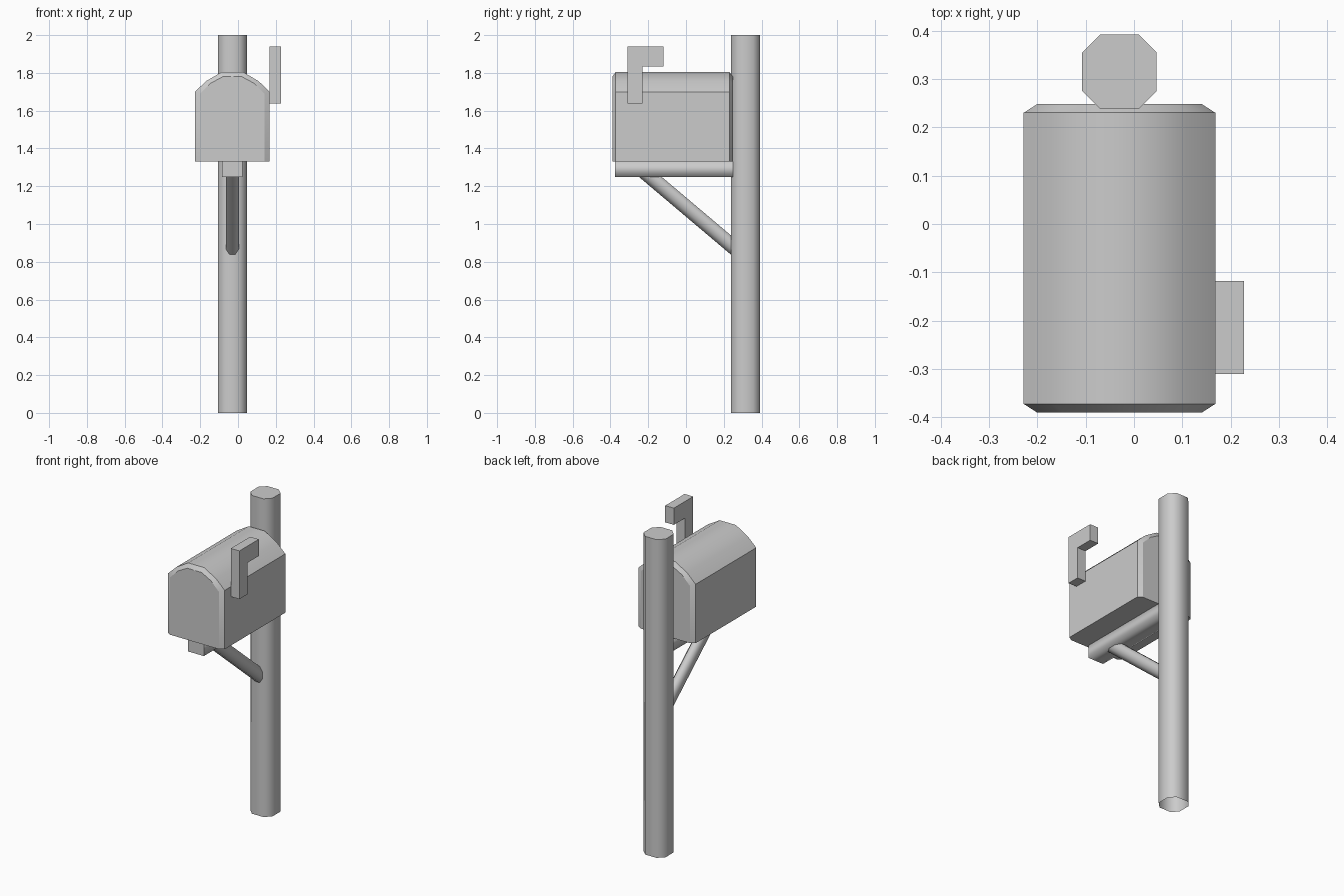
import bpy, bmesh, math

if "Cube" in bpy.data.objects:
    bpy.data.objects.remove(bpy.data.objects["Cube"])

grey = bpy.data.materials.new("plain_grey")
grey.use_nodes = True
colour = (0.6, 0.6, 0.6, 1)
grey.diffuse_color = colour
grey.node_tree.nodes["Principled BSDF"].inputs["Base Color"].default_value = colour

CX = -0.03  # shared centre line of the post, box and arm


def loft(name, rings, angle=0, caps=(True, True)):
    """Skin a list of matching point rings; end caps stay flat."""
    bm = bmesh.new()
    loops = [[bm.verts.new(p) for p in ring] for ring in rings]
    n = len(loops[0])
    for a, b in zip(loops, loops[1:]):
        for i in range(n):
            j = (i + 1) % n
            bm.faces.new((a[i], a[j], b[j], b[i]))
    ends = [bm.faces.new(l) for l, keep in zip((loops[0], loops[-1]), caps) if keep]
    bm.faces.index_update()
    cap_ids = [f.index for f in ends]
    bmesh.ops.recalc_face_normals(bm, faces=bm.faces)
    mesh = bpy.data.meshes.new(name)
    bm.to_mesh(mesh)
    bm.free()
    mesh.materials.append(grey)
    obj = bpy.data.objects.new(name, mesh)
    bpy.context.collection.objects.link(obj)
    if angle:
        bpy.ops.object.select_all(action="DESELECT")
        obj.select_set(True)
        bpy.context.view_layer.objects.active = obj
        bpy.ops.object.shade_smooth_by_angle(angle=math.radians(angle))
        for i in cap_ids:
            mesh.polygons[i].use_smooth = False
    return obj


def octagon(half, flat):
    quarter = [(half, -flat), (half, flat)]
    pts = []
    for _ in range(4):
        pts += quarter
        quarter = [(-v, u) for u, v in quarter]
    return pts


# Post, open at the foot
post = octagon(0.077, 0.04)
loft("post", [[(CX + u, 0.315 + v, z) for u, v in post] for z in (0, 2)],
     angle=50, caps=(False, True))


# Mailbox body with an arched roof and chamfered ends
def arch(half_profile, y):
    right = [(CX + u, y, z) for u, z in half_profile]
    left = [(CX - u, y, z) for u, z in reversed(half_profile)]
    return right + left


outer = [(0.198, 1.33), (0.198, 1.70), (0.138, 1.757), (0.056, 1.805)]
inner = [(0.170, 1.33), (0.170, 1.69), (0.115, 1.745), (0.05, 1.78)]
loft("mailbox_body", [arch(inner, -0.39), arch(outer, -0.372),
                      arch(outer, 0.23), arch(inner, 0.248)], angle=46)

# Support arm under the box
section = [(-0.055, 1.25), (0.055, 1.25), (0.055, 1.33), (-0.055, 1.33)]
loft("support_arm", [[(CX + u, y, z) for u, z in section] for y in (-0.375, 0.248)],
     angle=100)

# Diagonal brace, cut upright at the post and level inside the arm
slope, post_y, foot_z, top_z = 0.845, 0.24, 0.887, 1.26
brace = [(u, v * 1.5) for u, v in octagon(0.034, 0.014)]
foot = [(CX + u, post_y, foot_z + v) for u, v in brace]
head = [(CX + u, post_y - (top_z - foot_z - v) / slope, top_z) for u, v in brace]
loft("brace", [foot, head], angle=60)

# Raised flag on the left wall
flag = [(-0.31, 1.637), (-0.23, 1.637), (-0.23, 1.835),
        (-0.118, 1.835), (-0.118, 1.94), (-0.31, 1.94)]
loft("flag", [[(x, y, z) for y, z in flag] for x in (0.167, 0.227)])
